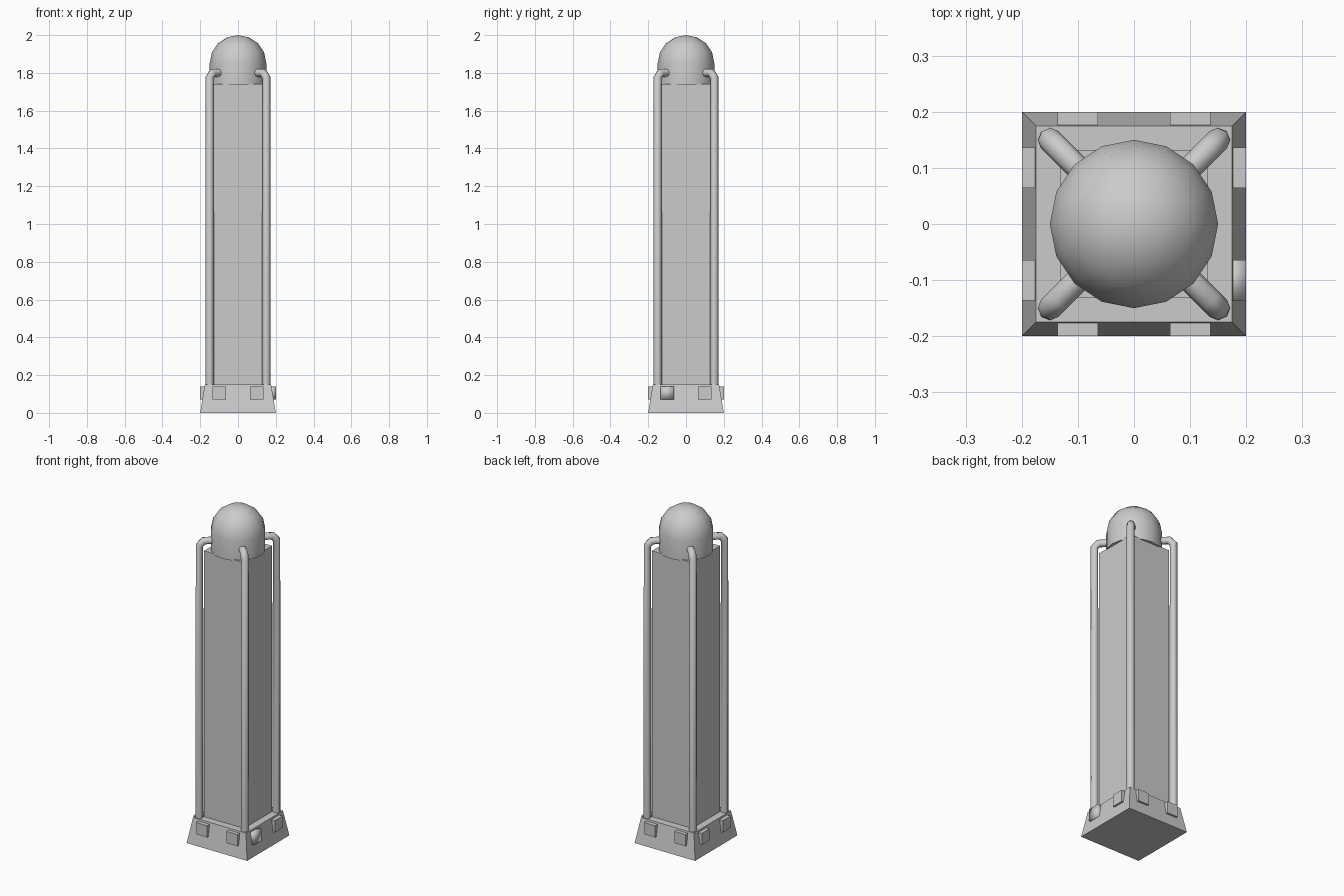
import bpy, bmesh, math
from mathutils import Vector

if "Cube" in bpy.data.objects:
    bpy.data.objects.remove(bpy.data.objects["Cube"])


def add_object(name, bm):
    bmesh.ops.recalc_face_normals(bm, faces=bm.faces[:])
    mesh = bpy.data.meshes.new(name)
    bm.to_mesh(mesh)
    bm.free()
    ob = bpy.data.objects.new(name, mesh)
    bpy.context.collection.objects.link(ob)
    return ob


def smooth(ob, angle=50):
    bpy.ops.object.select_all(action='DESELECT')
    ob.select_set(True)
    bpy.context.view_layer.objects.active = ob
    bpy.ops.object.shade_smooth_by_angle(angle=math.radians(angle))


def box(name, lo, hi, taper=1.0):
    """Axis-aligned box whose top can be scaled in about the z axis."""
    bm = bmesh.new()
    bmesh.ops.create_cube(bm, size=1)
    lo, hi = Vector(lo), Vector(hi)
    for v in bm.verts:
        top = v.co.z > 0
        v.co = Vector(lo[i] + (v.co[i] + 0.5) * (hi[i] - lo[i]) for i in range(3))
        if top:
            v.co.x *= taper
            v.co.y *= taper
    return add_object(name, bm)


def loft(bm, rings):
    """Join rings of points with quads and cap both ends."""
    rows = [[bm.verts.new(p) for p in ring] for ring in rings]
    n = len(rows[0])
    for a, b in zip(rows, rows[1:]):
        for i in range(n):
            j = (i + 1) % n
            bm.faces.new((a[i], a[j], b[j], b[i]))
    bm.faces.new(rows[0])
    bm.faces.new(rows[-1])


# Tapered foot and square shaft
box("base", (-0.2, -0.2, 0), (0.2, 0.2, 0.15), taper=0.875)
box("column", (-0.132, -0.132, 0.14), (0.132, 0.132, 1.74))

# Round cap with a hemispherical top
R, SIDES = 0.15, 16
profile = [(R, 1.735)]
for k in range(4):
    a = math.radians(22.5 * k)
    profile.append((R * math.cos(a), 1.85 + R * math.sin(a)))
bm = bmesh.new()
loft(bm, [[(r * math.cos(2 * math.pi * i / SIDES), r * math.sin(2 * math.pi * i / SIDES), z)
           for i in range(SIDES)] for r, z in profile])
bm.faces.ensure_lookup_table()
bmesh.ops.poke(bm, faces=[bm.faces[-1]])
max(bm.verts, key=lambda v: v.co.z + (0.1 if v.co.xy.length < 0.01 else 0)).co.z = 2.0
smooth(add_object("dome_cap", bm))

# Four corner pipes that bend inward to the cap
PIPE_R = 0.022
path = [(0.212, 0.14, 0), (0.212, 1.775, 22.5), (0.19, 1.80, 67.5), (0.12, 1.80, 90)]
for c in range(4):
    turn = math.radians(45 + 90 * c)
    out = Vector((math.cos(turn), math.sin(turn), 0))
    side = Vector((-math.sin(turn), math.cos(turn), 0))
    rings = []
    for r, z, tilt in path:
        t = math.radians(tilt)
        across = out * math.cos(t) + Vector((0, 0, math.sin(t)))
        rings.append([out * r + Vector((0, 0, z))
                      + PIPE_R * (across * math.cos(a) + side * math.sin(a))
                      for a in (math.pi * i / 4 for i in range(8))])
    bm = bmesh.new()
    loft(bm, rings)
    smooth(add_object(f"corner_pipe_{c + 1}", bm))

# Two small blocks on each face of the foot
for s in (-1, 1):
    for p in (-0.1, 0.1):
        near, far = sorted((s * 0.16, s * 0.2))
        tag = f"{'pos' if s > 0 else 'neg'}_{'b' if p > 0 else 'a'}"
        box("base_block_y_" + tag, (p - 0.036, near, 0.07), (p + 0.036, far, 0.14))
        blk = box("base_block_x_" + tag, (near, p - 0.036, 0.07), (far, p + 0.036, 0.14))
        # One block on the right side is smooth shaded
        if s > 0 and p < 0:
            smooth(blk, 180)
